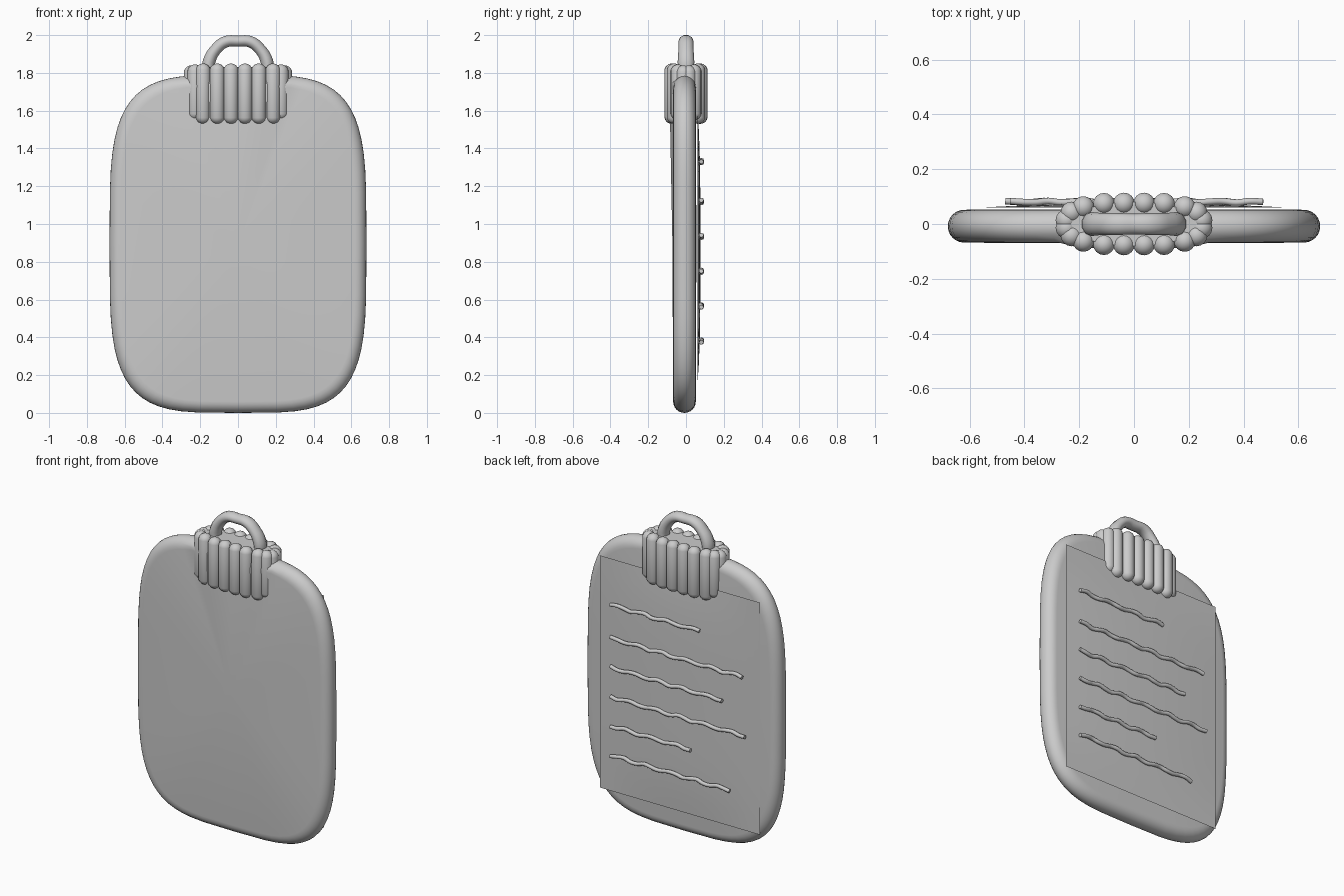
import bpy, bmesh
from math import sin, cos, pi, copysign
from mathutils import Vector, Matrix

if "Cube" in bpy.data.objects:
    bpy.data.objects.remove(bpy.data.objects["Cube"])


def finish(name, bm, angle=0.9):
    bmesh.ops.recalc_face_normals(bm, faces=bm.faces)
    me = bpy.data.meshes.new(name)
    bm.to_mesh(me)
    bm.free()
    ob = bpy.data.objects.new(name, me)
    bpy.context.collection.objects.link(ob)
    bpy.ops.object.select_all(action='DESELECT')
    ob.select_set(True)
    bpy.context.view_layer.objects.active = ob
    bpy.ops.object.shade_smooth_by_angle(angle=angle)
    return ob


def tube(name, points, radius, sides=2):
    cu = bpy.data.curves.new(name, 'CURVE')
    cu.dimensions = '3D'
    cu.bevel_depth = radius
    cu.bevel_resolution = sides
    cu.resolution_u = 4
    cu.use_fill_caps = True
    sp = cu.splines.new('BEZIER')
    sp.bezier_points.add(len(points) - 1)
    for bp, p in zip(sp.bezier_points, points):
        bp.co = p
        bp.handle_left_type = bp.handle_right_type = 'AUTO'
    ob = bpy.data.objects.new(name, cu)
    bpy.context.collection.objects.link(ob)
    return ob


def squircle(a, b, t, n=4.0):
    c, s = cos(t), sin(t)
    return (copysign(a * abs(c) ** (2 / n), c), copysign(b * abs(s) ** (2 / n), s))


# Flat bottle body: full-round rim lofted from squircle rings, fanned faces
bm = bmesh.new()
N, R, RINGS, YC, ZC = 64, 0.06, 12, -0.008, 0.895
rings = []
for k in range(RINGS + 1):
    f = -pi / 2 + pi * k / RINGS
    inset = R * (1 - cos(f))
    ring = []
    for i in range(N):
        x, z = squircle(0.68 - inset, 0.895 - inset, 2 * pi * i / N)
        y = YC + R * sin(f)
        # slight swelling of the neck on the front
        if k < 3 and z > 0.7 and abs(x) < 0.24:
            y -= 0.02
        ring.append(bm.verts.new((x, y, ZC + z)))
    rings.append(ring)
for r0, r1 in zip(rings, rings[1:]):
    for i in range(N):
        j = (i + 1) % N
        bm.faces.new((r0[i], r0[j], r1[j], r1[i]))
for ring, y in ((rings[0], YC - R - 0.004), (rings[-1], YC + R + 0.003)):
    hub = bm.verts.new((0, y, ZC))
    for i in range(N):
        bm.faces.new((ring[i], ring[(i + 1) % N], hub))
finish("bottle_body", bm)

# Thin, gently bulging panel on the back
bm = bmesh.new()
bmesh.ops.create_grid(bm, x_segments=14, y_segments=14, size=1.0)
for v in bm.verts:
    u, w = v.co.x, v.co.y
    v.co = (0.56 * u, 0.06 + 0.016 * (1 - u * u) * (1 - w ** 4), 0.877 + 0.733 * w)
finish("back_panel", bm)

# Raised wavy ridges on the panel: height and end of each
for n, (z, end) in enumerate([(1.33, -0.15), (1.12, -0.45), (0.935, -0.31),
                              (0.75, -0.47), (0.565, -0.09), (0.38, -0.36)]):
    start = 0.47
    count = int((start - end) / 0.045)
    pts = []
    for i in range(count + 1):
        x = start + (end - start) * i / count
        pts.append((x, 0.081 + 0.003 * sin(i * 2.3), z + 0.007 * sin(i * 1.7 + n)))
    tube("back_ridge_%d" % (n + 1), pts, 0.012)

# Ribbed cap: upright capsules round an oval core
bm = bmesh.new()
for x, y, lo, hi in [(0.037, 0.075, 1.53, 1.85), (0.11, 0.074, 1.53, 1.85),
                     (0.185, 0.062, 1.53, 1.85), (0.228, 0.042, 1.55, 1.845),
                     (0.247, 0.014, 1.55, 1.84)]:
    for sx in (-1, 1):
        for sy in (-1, 1):
            r = 0.04
            made = bmesh.ops.create_uvsphere(bm, u_segments=16, v_segments=9, radius=r)
            for v in made['verts']:
                z = hi - r + v.co.z if v.co.z > 0 else lo + r + v.co.z
                v.co = (v.co.x + sx * x, v.co.y + sy * y, z)
bmesh.ops.create_cone(bm, cap_ends=True, segments=40, radius1=1, radius2=1, depth=0.265,
                      matrix=Matrix.Translation((0, 0, 1.70)) @ Matrix.Diagonal((0.24, 0.08, 1, 1)))
finish("ribbed_cap", bm)

# Hanging loop on the cap
half = [(0.157, 1.80), (0.153, 1.86), (0.117, 1.925), (0.065, 1.965)]
path = [(-x, 0, z) for x, z in half] + [(0, 0, 1.968)] + [(x, 0, z) for x, z in reversed(half)]
loop = tube("hanging_loop", path, 0.032, 3)
loop.scale.y = 1.25
for bp, f in zip(loop.data.splines[0].bezier_points, [1.05, 1.1, 1, 1, 0.95, 1, 1, 1.1, 1.05]):
    bp.radius = f
